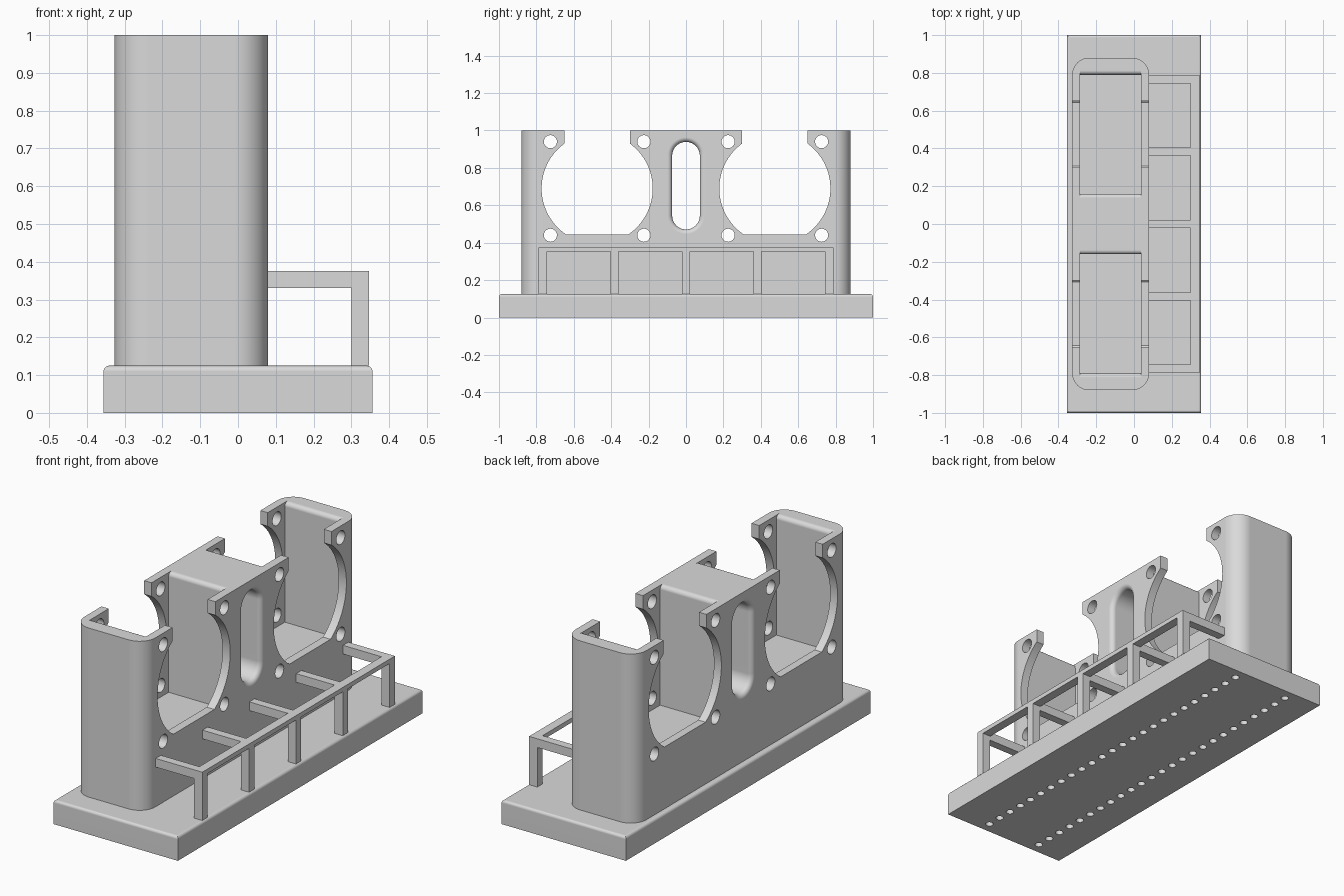
import bpy, bmesh, math

cube = bpy.data.objects.get("Cube")
if cube:
    bpy.data.objects.remove(cube, do_unlink=True)

grey = bpy.data.materials.new("light_grey")
grey.use_nodes = True
GREY = (0.7, 0.7, 0.7, 1)
grey.diffuse_color = GREY
grey.node_tree.nodes["Principled BSDF"].inputs["Base Color"].default_value = GREY


def finish(name, bm):
    bmesh.ops.recalc_face_normals(bm, faces=bm.faces[:])
    mesh = bpy.data.meshes.new(name)
    bm.to_mesh(mesh)
    bm.free()
    mesh.materials.append(grey)
    obj = bpy.data.objects.new(name, mesh)
    bpy.context.collection.objects.link(obj)
    return obj


def add_loft(bm, rings):
    """Skin a row of matching closed rings and cap both ends."""
    loops = [[bm.verts.new(p) for p in ring] for ring in rings]
    count = len(loops[0])
    for a, b in zip(loops, loops[1:]):
        for i in range(count):
            j = (i + 1) % count
            bm.faces.new((a[i], a[j], b[j], b[i]))
    bm.faces.new(loops[0][::-1])
    bm.faces.new(loops[-1])


def add_prism(bm, points, axis, lo, hi):
    place = {"x": lambda u, v, w: (w, u, v),
             "y": lambda u, v, w: (u, w, v),
             "z": lambda u, v, w: (u, v, w)}[axis]
    add_loft(bm, [[place(u, v, w) for u, v in points] for w in (lo, hi)])


def prism(name, points, axis, lo, hi):
    bm = bmesh.new()
    add_prism(bm, points, axis, lo, hi)
    return finish(name, bm)


def arc(cu, cv, r, start, end, steps):
    angles = [math.radians(start + (end - start) * i / steps) for i in range(steps + 1)]
    return [(cu + r * math.cos(a), cv + r * math.sin(a)) for a in angles]


def circle(cu, cv, r, steps=32):
    return arc(cu, cv, r, 0, 360, steps)[:-1]


def rect(u0, u1, v0, v1):
    return [(u0, v0), (u1, v0), (u1, v1), (u0, v1)]


def bake(obj):
    """Replace the mesh by its modified version."""
    graph = bpy.context.evaluated_depsgraph_get()
    obj.data = bpy.data.meshes.new_from_object(obj.evaluated_get(graph))
    obj.modifiers.clear()


def cut(obj, cutter):
    mod = obj.modifiers.new("cut", "BOOLEAN")
    mod.operation = "DIFFERENCE"
    mod.solver = "EXACT"
    mod.object = cutter
    bake(obj)
    bpy.data.objects.remove(cutter, do_unlink=True)


def smooth(obj):
    bpy.ops.object.select_all(action="DESELECT")
    obj.select_set(True)
    bpy.context.view_layer.objects.active = obj
    bpy.ops.object.shade_smooth_by_angle(angle=math.radians(30))
    mod = obj.modifiers.new("even_shading", "WEIGHTED_NORMAL")
    mod.keep_sharp = True


# Base plate with softened top edges
BASE_TOP = 0.125
bm = bmesh.new()
add_prism(bm, rect(-0.356, 0.356, -1, 1), "z", 0, BASE_TOP)
top_edges = [e for e in bm.edges if all(v.co.z > 0.1 for v in e.verts)]
bmesh.ops.bevel(bm, geom=top_edges, offset=0.015, segments=5, profile=0.5, affect="EDGES")
base = finish("base_plate", bm)

# Two rows of round recesses under the base
bm = bmesh.new()
ROW = 25
for x in (-0.179, 0.139):
    for i in range(ROW):
        y = 0.943 * (2 * i / (ROW - 1) - 1)
        add_prism(bm, circle(x, y, 0.019, 20), "z", -0.05, 0.06)
cut(base, finish("recess_cutter", bm))
smooth(base)

# Housing with rounded upright corners
X0, X1, Y1, R = -0.327, 0.08, 0.88, 0.09
outline = (arc(X1 - R, Y1 - R, R, 0, 90, 12) + arc(X0 + R, Y1 - R, R, 90, 180, 12)
           + arc(X0 + R, R - Y1, R, 180, 270, 12) + arc(X1 - R, R - Y1, R, 270, 360, 12))
housing = prism("housing", outline, "z", BASE_TOP, 1)

FAN_Y, FAN_Z, FAN_R = 0.475, 0.69, 0.297
HALF, LIP, FLOOR, F = 0.315, 0.445, 0.38, 0.022
low = math.degrees(math.asin((LIP - FAN_Z) / FAN_R))
high = math.degrees(math.acos(0.175 / FAN_R))
for side in (-1, 1):
    c = side * FAN_Y
    # Open-topped pocket with rounded end rims
    pocket = ([(c - HALF, FLOOR), (c + HALF, FLOOR)]
              + arc(c + HALF + F, 1 - F, F, 180, 90, 6)
              + [(c + HALF + F, 1.1), (c - HALF - F, 1.1)]
              + arc(c - HALF - F, 1 - F, F, 90, 0, 6))
    cut(housing, prism("pocket_cutter", pocket, "x", -0.285, 0.036))
    # Round airway with flat sill and open slot above
    opening = (arc(c, FAN_Z, FAN_R, low, high, 32) + [(c + 0.175, 1.1), (c - 0.175, 1.1)]
               + arc(c, FAN_Z, FAN_R, 180 - high, 180 - low, 32))
    cut(housing, prism("airway_cutter", opening, "x", -0.5, 0.5))

# Screw holes
bm = bmesh.new()
for c in (-FAN_Y, FAN_Y):
    for dy in (-0.25, 0.25):
        for dz in (-0.25, 0.25):
            add_prism(bm, circle(c + dy, FAN_Z + dz, 0.035), "x", -0.5, 0.5)
cut(housing, finish("screw_cutter", bm))


# Central slot with flared rims on both faces
def capsule(x, r):
    ring = arc(0, 0.865, r, 0, 180, 20) + arc(0, 0.545, r, 180, 360, 20)
    return [(x, y, z) for y, z in ring]


SLOT_R, FLARE = 0.074, 0.025
half_flare = [(FLARE * (1 - math.sin(a)), SLOT_R + FLARE * (1 - math.cos(a)))
              for a in [math.radians(90 - 15 * k) for k in range(7)]]
rings = [capsule(-0.5, SLOT_R + FLARE)]
rings += [capsule(X0 + d, r) for d, r in half_flare]
rings += [capsule(X1 - d, r) for d, r in reversed(half_flare)]
rings.append(capsule(0.5, SLOT_R + FLARE))
bm = bmesh.new()
add_loft(bm, rings)
cut(housing, finish("slot_cutter", bm))
smooth(housing)

# Side rack: five angled brackets joined by a thin rail
W, RACK_TOP = 0.043, 0.375
bracket = [(0.07, 0.33), (0.3, 0.33), (0.3, BASE_TOP), (0.347, BASE_TOP),
           (0.347, RACK_TOP), (0.07, RACK_TOP)]
centres = [0.383 * k for k in range(-2, 3)]
for n, y in enumerate(centres, 1):
    prism(f"rack_bracket_{n}", bracket, "y", y - W / 2, y + W / 2)
for n, (a, b) in enumerate(zip(centres, centres[1:]), 1):
    prism(f"rack_rail_{n}", rect(0.3, 0.347, 0.352, RACK_TOP), "y", a + W / 2, b - W / 2)
